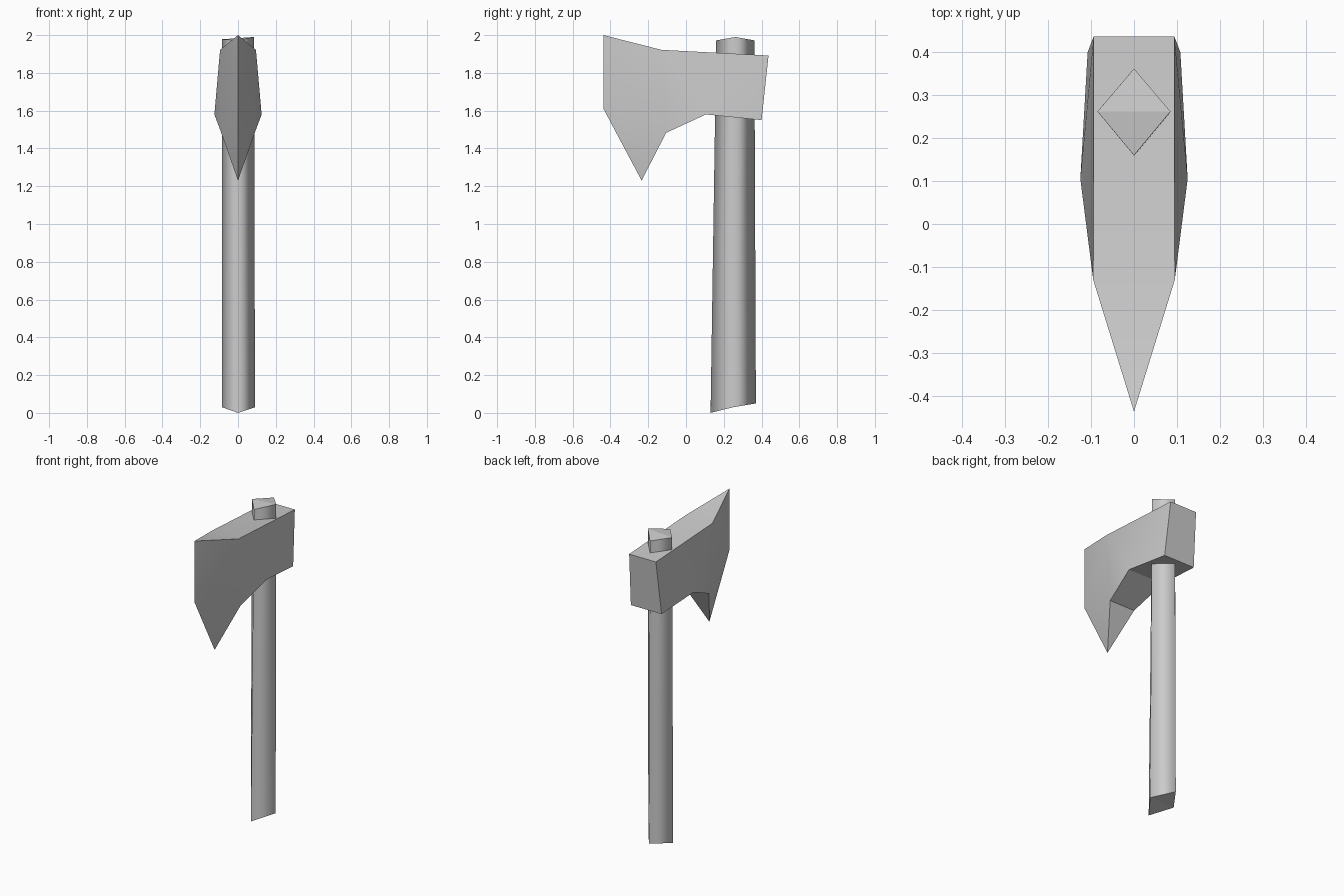
import bpy
import bmesh
from math import radians

cube = bpy.data.objects.get("Cube")
if cube:
    bpy.data.objects.remove(cube, do_unlink=True)

grey = bpy.data.materials.new("plain grey")
grey.use_nodes = True
colour = (0.6, 0.6, 0.6, 1)
grey.diffuse_color = colour
grey.node_tree.nodes["Principled BSDF"].inputs["Base Color"].default_value = colour


def finish(bm, name):
    bmesh.ops.recalc_face_normals(bm, faces=bm.faces)
    mesh = bpy.data.meshes.new(name)
    bm.to_mesh(mesh)
    bm.free()
    mesh.materials.append(grey)
    obj = bpy.data.objects.new(name, mesh)
    bpy.context.collection.objects.link(obj)
    return obj


# Handle: tapered diamond shaft, rounded by shading, with slanted ends
bm = bmesh.new()
foot = [bm.verts.new(p) for p in
        ((0, 0.13, 0), (0.09, 0.25, 0.03), (0, 0.37, 0.05), (-0.085, 0.25, 0.03))]
top = [bm.verts.new(p) for p in
       ((0, 0.16, 1.972), (0.085, 0.262, 1.99), (0, 0.362, 1.972), (-0.085, 0.262, 1.978))]
for i in range(4):
    j = (i + 1) % 4
    bm.faces.new((foot[i], foot[j], top[j], top[i])).smooth = True
for ring in (foot, top):
    for a, b, c in ((0, 1, 3), (1, 2, 3)):
        bm.faces.new((ring[a], ring[b], ring[c]))
    for i in range(4):
        bm.edges.get((ring[i], ring[(i + 1) % 4])).smooth = False
finish(bm, "handle")

# Axe head: a sharp centre edge joined to two mirrored cheeks
bm = bmesh.new()
edge = [bm.verts.new((0, y, z)) for y, z in
        ((-0.437, 2.0), (-0.437, 1.61), (-0.235, 1.23))]
cheek_points = ((0.095, -0.13, 1.922), (0.089, -0.105, 1.483),
                (0.125, 0.105, 1.58), (0.108, 0.4, 1.55), (0.094, 0.437, 1.892))
sides = []
for s in (1, -1):
    cheek = [bm.verts.new((s * x, y, z)) for x, y, z in cheek_points]
    crown, notch, belly, heel, poll = cheek
    for face in ((edge[0], edge[1], crown), (edge[1], notch, crown),
                 (edge[1], edge[2], notch), (crown, notch, belly),
                 (crown, belly, poll), (belly, heel, poll)):
        bm.faces.new(face)
    sides.append(cheek)
left, right = sides

# Bridges closing the top, underside and back of the head
bm.faces.new((edge[0], left[0], right[0]))
bm.faces.new((edge[2], left[1], right[1]))
for a, b in ((1, 2), (2, 3), (3, 4), (4, 0)):
    bm.faces.new((left[a], left[b], right[b], right[a]))
head = finish(bm, "axe_head")
bpy.ops.object.select_all(action='DESELECT')
head.select_set(True)
bpy.context.view_layer.objects.active = head
bpy.ops.object.shade_smooth_by_angle(angle=radians(30))
